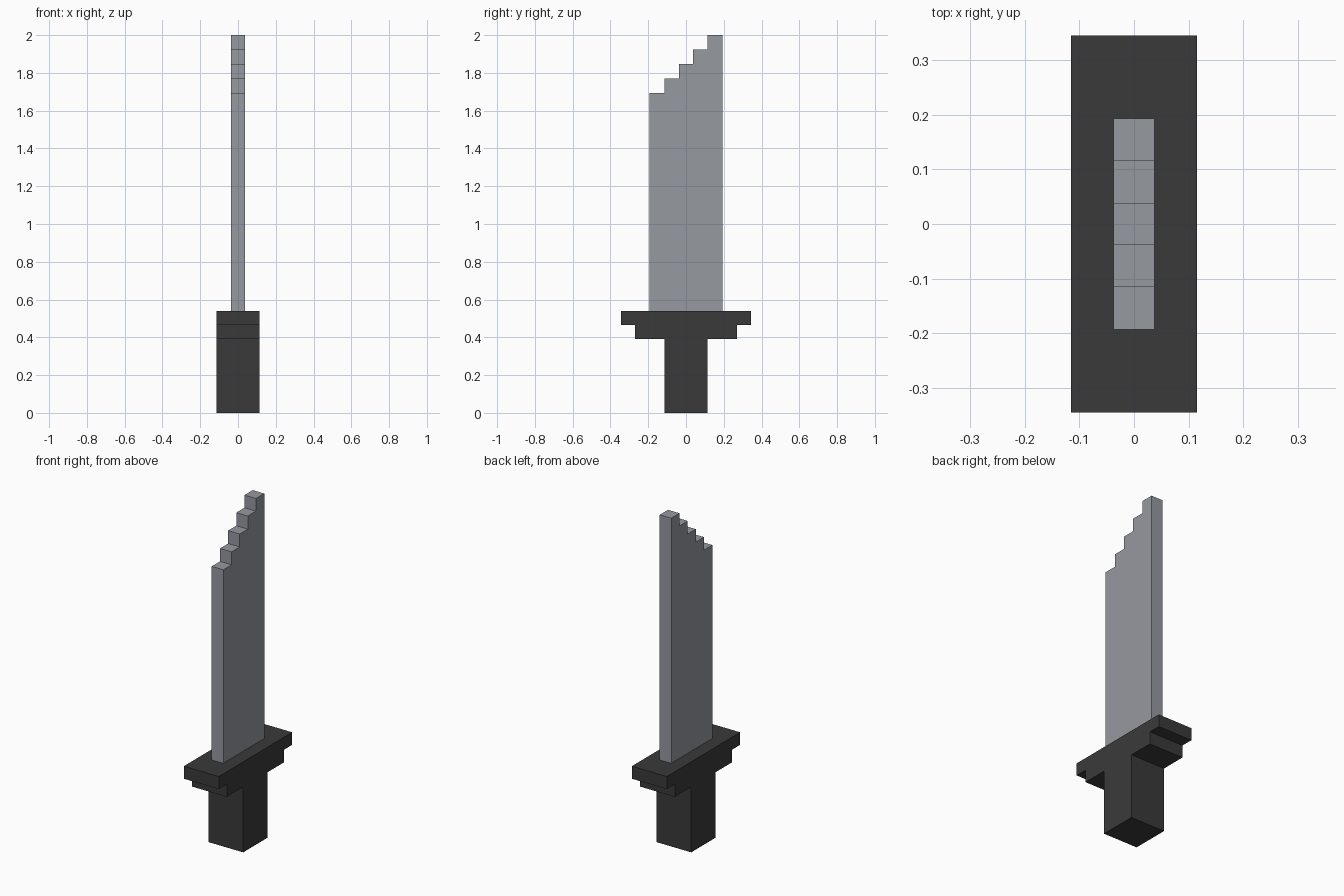
import bpy
import bmesh

if "Cube" in bpy.data.objects:
    bpy.data.objects.remove(bpy.data.objects["Cube"], do_unlink=True)


def material(name, color):
    mat = bpy.data.materials.new(name)
    mat.use_nodes = True
    mat.diffuse_color = color
    bsdf = next(n for n in mat.node_tree.nodes if n.type == 'BSDF_PRINCIPLED')
    bsdf.inputs["Base Color"].default_value = color
    return mat


def slab(name, outline, half_width, mat):
    """Extrude a (y, z) outline symmetrically across x."""
    bm = bmesh.new()
    face = bm.faces.new([bm.verts.new((-half_width, y, z)) for y, z in outline])
    side = bmesh.ops.extrude_face_region(bm, geom=[face], use_keep_orig=True)
    moved = [v for v in side["geom"] if isinstance(v, bmesh.types.BMVert)]
    bmesh.ops.translate(bm, verts=moved, vec=(2 * half_width, 0, 0))
    bmesh.ops.recalc_face_normals(bm, faces=bm.faces)
    mesh = bpy.data.meshes.new(name)
    bm.to_mesh(mesh)
    bm.free()
    mesh.materials.append(mat)
    obj = bpy.data.objects.new(name, mesh)
    bpy.context.collection.objects.link(obj)
    return obj


steel = material("steel grey", (0.305, 0.319, 0.352, 1))
charcoal = material("charcoal", (0.042, 0.042, 0.042, 1))

# Grip and two-tier guard as one stepped silhouette
half = [(0.115, 0), (0.115, 0.39), (0.27, 0.39),
        (0.27, 0.465), (0.345, 0.465), (0.345, 0.54)]
slab("grip_and_guard", half + [(-y, z) for y, z in reversed(half)], 0.115, charcoal)

# Blade with a staircase tip rising towards the back
edges = [-0.193, -0.115, -0.038, 0.038, 0.115, 0.193]
heights = [1.693, 1.77, 1.847, 1.925, 2.0]
blade = [(edges[-1], 0.54), (edges[0], 0.54)]
for start, end, top in zip(edges, edges[1:], heights):
    blade += [(start, top), (end, top)]
slab("blade", blade, 0.038, steel)
